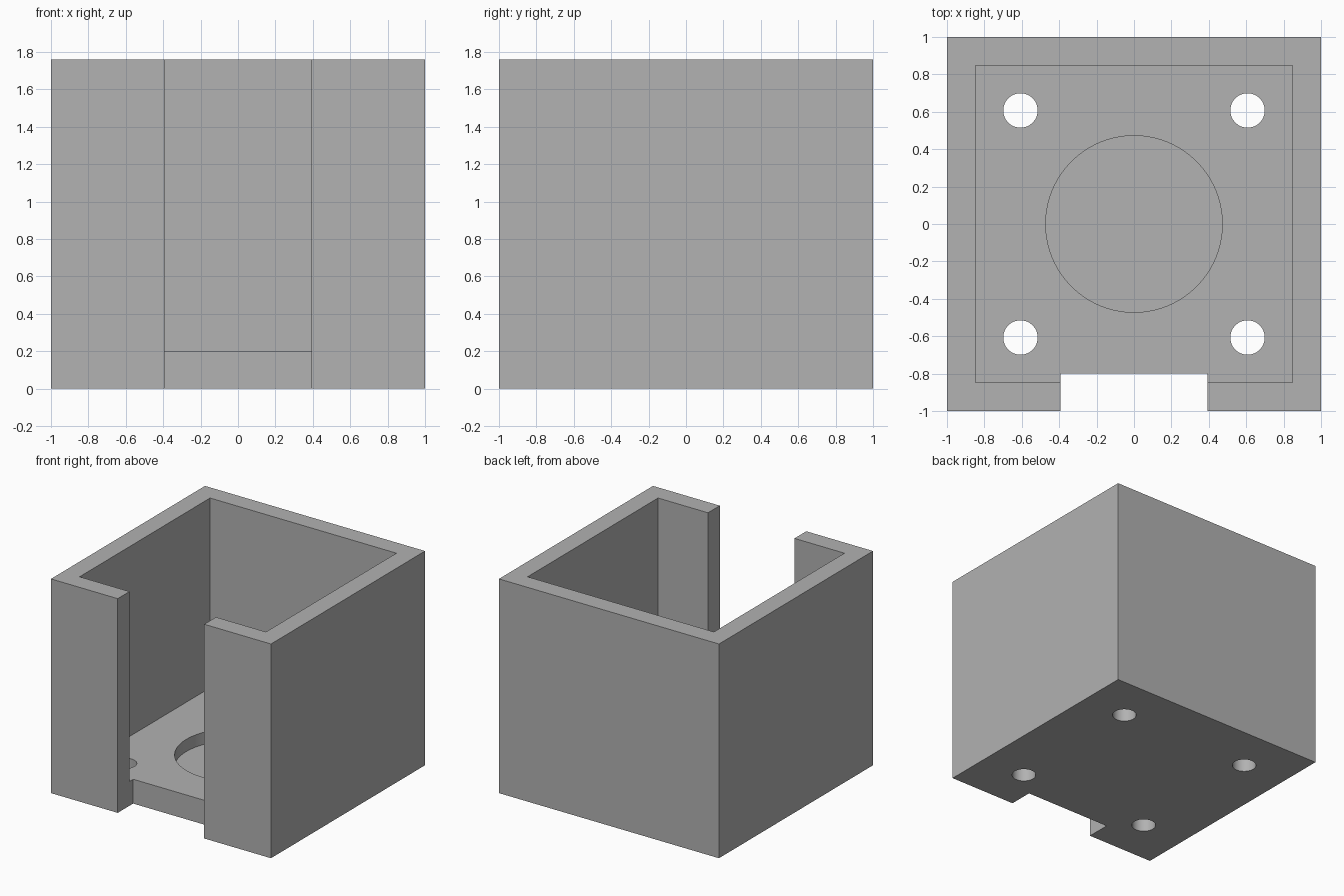
import bpy

default = bpy.data.objects.get("Cube")
if default:
    bpy.data.objects.remove(default, do_unlink=True)

HEIGHT = 1.76
FLOOR = 0.2
INNER = 0.847

grey = bpy.data.materials.new("light_grey")
grey.use_nodes = True
colour = (0.445, 0.445, 0.445, 1)
grey.diffuse_color = colour
grey.node_tree.nodes["Principled BSDF"].inputs["Base Color"].default_value = colour


def box(name, low, high):
    """Box between two opposite corners."""
    centre = [(a + b) / 2 for a, b in zip(low, high)]
    bpy.ops.mesh.primitive_cube_add(size=1, location=centre)
    ob = bpy.context.object
    ob.name = name
    ob.scale = [b - a for a, b in zip(low, high)]
    bpy.ops.object.transform_apply(location=True, scale=True)
    ob.data.materials.append(grey)
    return ob


def cylinder(name, radius, x, y, bottom, top, sides):
    """Upright cylinder between two heights."""
    bpy.ops.mesh.primitive_cylinder_add(
        vertices=sides, radius=radius, depth=top - bottom,
        location=(x, y, (bottom + top) / 2))
    ob = bpy.context.object
    ob.name = name
    ob.data.materials.append(grey)
    return ob


def cut(target, cutter):
    """Subtract the cutter, then remove it."""
    cutter.hide_render = True
    mod = target.modifiers.new(cutter.name, 'BOOLEAN')
    mod.operation = 'DIFFERENCE'
    mod.solver = 'EXACT'
    mod.object = cutter
    bpy.context.view_layer.objects.active = target
    bpy.ops.object.modifier_apply(modifier=mod.name)
    bpy.data.objects.remove(cutter, do_unlink=True)


# Outer block
housing = box("open_housing", (-1, -1, 0), (1, 1, HEIGHT))

# Open-topped cavity above the floor
cut(housing, box("cavity_cutter", (-INNER, -INNER, FLOOR), (INNER, INNER, HEIGHT + 1)))

# Full-height slot in the front wall, notched into the floor
cut(housing, box("slot_cutter", (-0.393, -2, -1), (0.393, -0.8, HEIGHT + 1)))

# Shallow round recess in the floor
cut(housing, cylinder("recess_cutter", 0.472, 0, 0, 0.1, 1, 96))

# Four screw holes through the floor
for x in (-0.607, 0.607):
    for y in (-0.607, 0.607):
        cut(housing, cylinder("screw_hole_cutter", 0.092, x, y, -1, 1, 48))

# Smooth round walls, sharp box edges
bpy.ops.object.select_all(action='DESELECT')
housing.select_set(True)
bpy.context.view_layer.objects.active = housing
bpy.ops.object.shade_smooth_by_angle()
